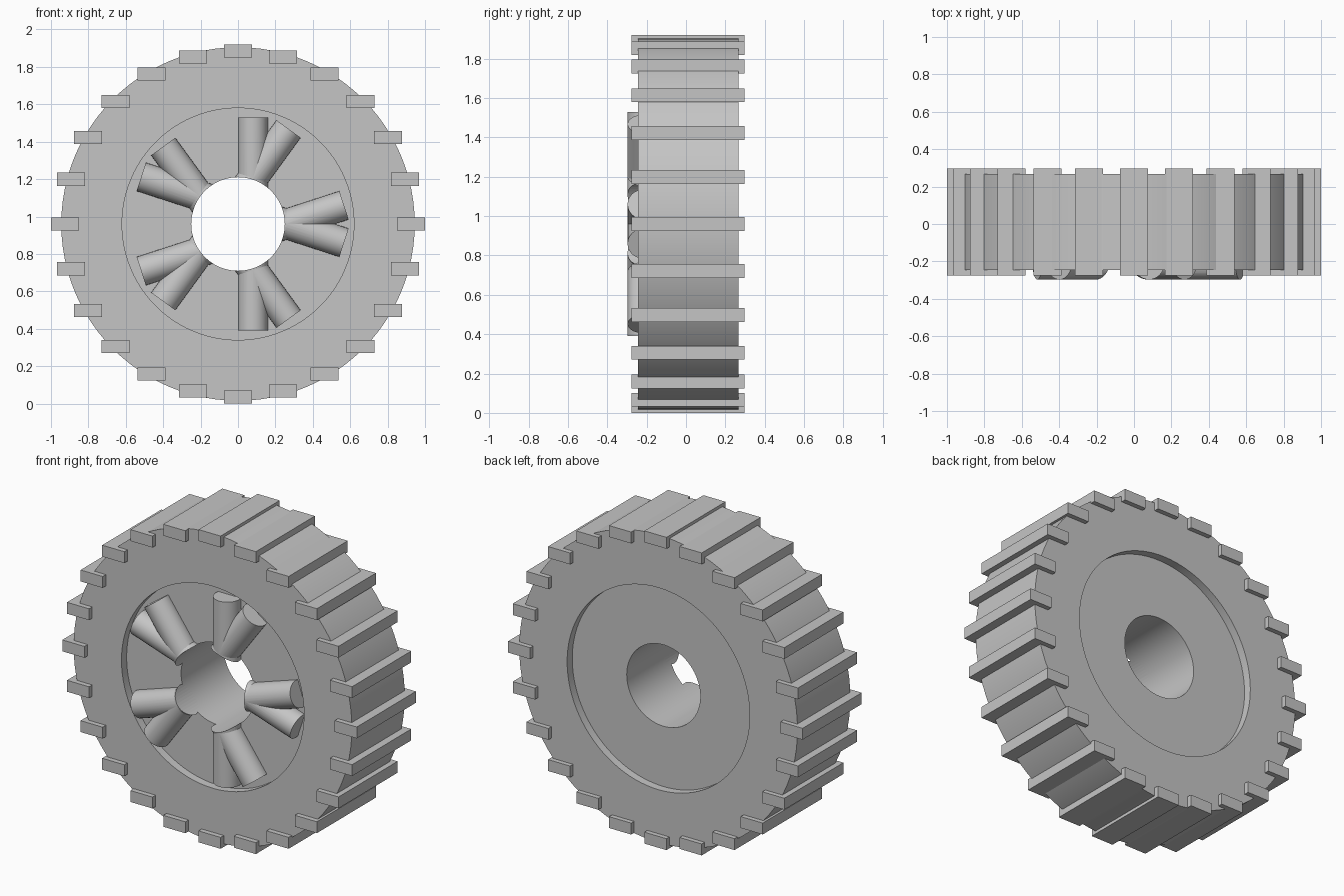
import bpy, bmesh, math
from mathutils import Matrix, Vector

if "Cube" in bpy.data.objects:
    bpy.data.objects.remove(bpy.data.objects["Cube"])

CENTRE_Z = 0.96
BORE = 0.25
SPOKE_R = 0.08

grey = bpy.data.materials.new("plain grey")
grey.use_nodes = True
colour = (0.56, 0.56, 0.56, 1)
grey.diffuse_color = colour
grey.node_tree.nodes["Principled BSDF"].inputs["Base Color"].default_value = colour


def make_object(name, bm, smooth=False):
    bmesh.ops.recalc_face_normals(bm, faces=bm.faces)
    mesh = bpy.data.meshes.new(name)
    bm.to_mesh(mesh)
    bm.free()
    obj = bpy.data.objects.new(name, mesh)
    bpy.context.collection.objects.link(obj)
    mesh.materials.append(grey)
    obj.location.z = CENTRE_Z
    if smooth:
        bpy.ops.object.select_all(action='DESELECT')
        obj.select_set(True)
        bpy.context.view_layer.objects.active = obj
        bpy.ops.object.shade_smooth_by_angle(angle=math.radians(30))
    return obj


def cylinder(bm, radius, start, end, segments):
    """Cylinder between two points."""
    axis = end - start
    turn = axis.to_track_quat('Z', 'Y').to_matrix().to_4x4()
    bmesh.ops.create_cone(bm, cap_ends=True, segments=segments,
                          radius1=radius, radius2=radius, depth=axis.length,
                          matrix=Matrix.Translation((start + end) / 2) @ turn)


# Wheel body: closed (radius, y) profile with a shallow recess on both sides
profile = [(BORE, -0.195), (0.62, -0.195), (0.62, -0.245), (0.945, -0.245),
           (0.945, 0.268), (0.62, 0.268), (0.62, 0.218), (BORE, 0.218)]
bm = bmesh.new()
points = [bm.verts.new((r, y, 0)) for r, y in profile]
edges = [bm.edges.new((a, b)) for a, b in zip(points, points[1:] + points[:1])]
bmesh.ops.spin(bm, geom=points + edges, cent=(0, 0, 0), axis=(0, 1, 0),
               angle=math.tau, steps=96, use_merge=True)
bmesh.ops.remove_doubles(bm, verts=bm.verts, dist=0.0001)
make_object("wheel_body", bm, smooth=True)

# Tread blocks: upright bars spaced around the rim
bm = bmesh.new()
for i in range(24):
    a = math.tau * i / 24
    place = Matrix.Translation((0.925 * math.sin(a), 0.0105, 0.925 * math.cos(a)))
    bmesh.ops.create_cube(bm, size=1, matrix=place @ Matrix.Diagonal((0.15, 0.573, 0.07, 1)))
make_object("tread_blocks", bm)

# Hidden cutter that trims the spokes at the axle hole
bm = bmesh.new()
cylinder(bm, BORE, Vector((0, -1, 0)), Vector((0, 1, 0)), 96)
cutter = make_object("axle_hole_cutter", bm)
cutter.hide_render = True
cutter.hide_viewport = True
cutter.display_type = 'WIRE'

# Spokes: five V-shaped pairs of round bars
for i in range(10):
    a = math.tau * i / 10
    along = Vector((math.sin(a), 0, math.cos(a)))
    across = Vector((math.cos(a), 0, -math.sin(a)))
    offset = across * (SPOKE_R if i % 2 == 0 else -SPOKE_R) + Vector((0, -0.217, 0))
    bm = bmesh.new()
    cylinder(bm, SPOKE_R, along * 0.15 + offset, along * 0.57 + offset, 32)
    spoke = make_object(f"spoke_{i + 1}", bm, smooth=True)
    cut = spoke.modifiers.new("axle_hole", 'BOOLEAN')
    cut.operation = 'DIFFERENCE'
    cut.solver = 'EXACT'
    cut.object = cutter
